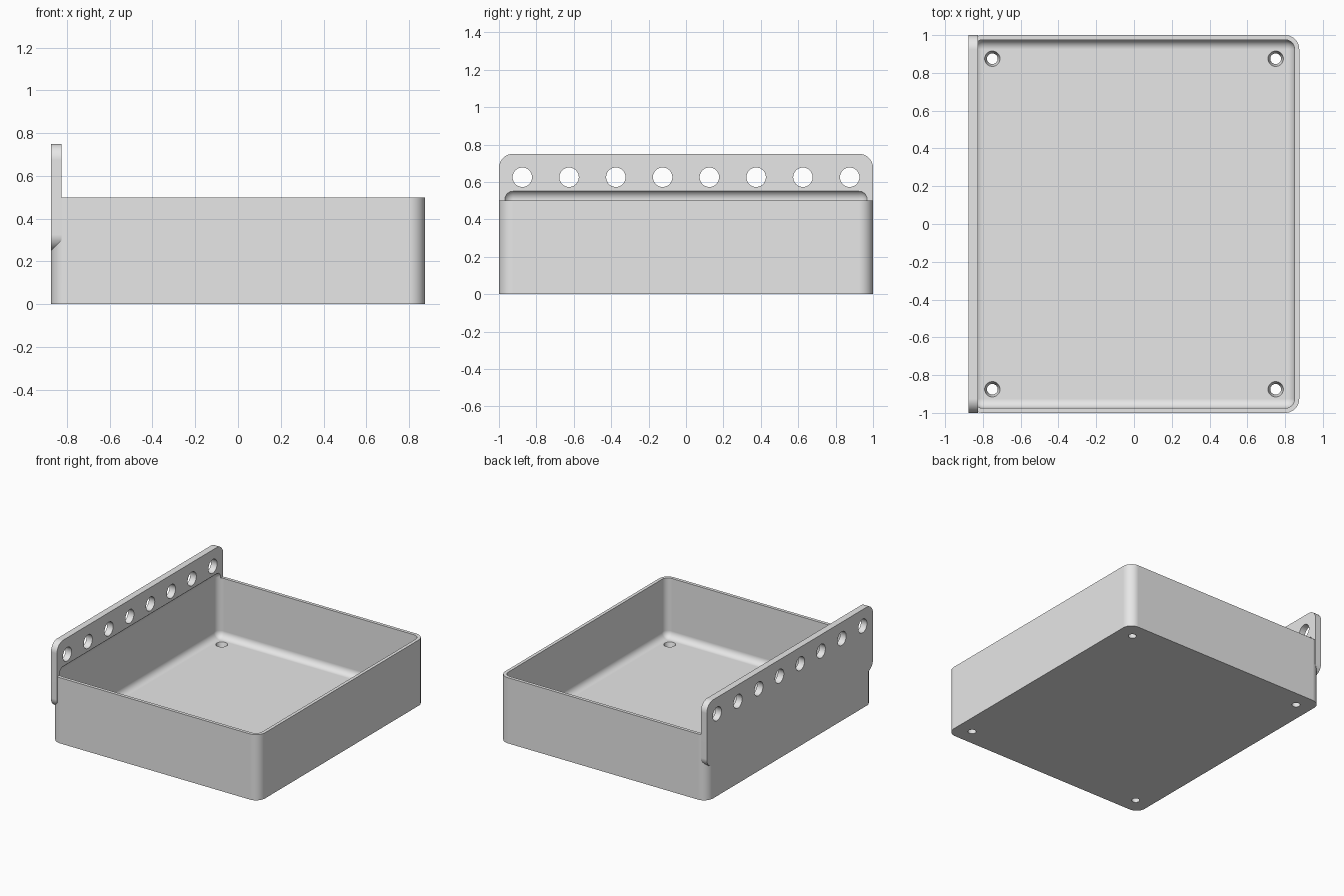
import bpy
import bmesh
from math import pi
from mathutils import Matrix, Vector

if "Cube" in bpy.data.objects:
    bpy.data.objects.remove(bpy.data.objects["Cube"], do_unlink=True)

# Plain grey plastic
grey = bpy.data.materials.new("plain_grey")
grey.diffuse_color = (0.8, 0.8, 0.8, 1)
grey.use_nodes = True
grey.node_tree.nodes["Principled BSDF"].inputs["Base Color"].default_value = (0.8, 0.8, 0.8, 1)


def to_object(name, bm):
    bmesh.ops.recalc_face_normals(bm, faces=bm.faces[:])
    mesh = bpy.data.meshes.new(name)
    bm.to_mesh(mesh)
    bm.free()
    mesh.materials.append(grey)
    ob = bpy.data.objects.new(name, mesh)
    bpy.context.collection.objects.link(ob)
    return ob


def rounded_box(name, low, high, radius, axis=None):
    """Box with edges along one axis rounded, or all edges if axis is None."""
    low, high = Vector(low), Vector(high)
    bm = bmesh.new()
    bmesh.ops.create_cube(bm, size=1)
    bmesh.ops.scale(bm, vec=high - low, verts=bm.verts)
    bmesh.ops.translate(bm, vec=(low + high) / 2, verts=bm.verts)
    edges = [e for e in bm.edges if axis is None
             or abs((e.verts[0].co - e.verts[1].co).normalized()[axis]) > 0.9]
    bmesh.ops.bevel(bm, geom=edges, offset=radius, offset_type='OFFSET',
                    segments=10, profile=0.5, affect='EDGES')
    return to_object(name, bm)


def drills(name, places, r_start, r_end, depth, turn):
    """Round cutters at each place, optionally tapered."""
    bm = bmesh.new()
    for place in places:
        bmesh.ops.create_cone(bm, cap_ends=True, segments=40, radius1=r_start,
                              radius2=r_end, depth=depth,
                              matrix=Matrix.Translation(place) @ turn)
    return to_object(name, bm)


def combine(target, tool, operation):
    mod = target.modifiers.new(tool.name, 'BOOLEAN')
    mod.operation = operation
    mod.solver = 'EXACT'
    mod.object = tool
    bpy.context.view_layer.objects.active = target
    bpy.ops.object.modifier_apply(modifier=mod.name)
    bpy.data.objects.remove(tool, do_unlink=True)


# Tray body with rounded upright corners, and the tall mounting plate on its right side
tray = rounded_box("tray", (-0.875, -1, 0), (0.875, 1, 0.5), 0.075, axis=2)
plate = rounded_box("mounting_plate", (-0.875, -1, 0.25), (-0.825, 1, 0.75), 0.075, axis=0)
combine(tray, plate, 'UNION')

# Hollow with filleted floor; its rounded top also carves the plate
hollow = rounded_box("hollow", (-0.85, -0.975, 0.05), (0.85, 0.975, 0.557), 0.05)
combine(tray, hollow, 'DIFFERENCE')

# Row of mounting holes
row = [(-0.85, -0.875 + 0.25 * i, 0.625) for i in range(8)]
combine(tray, drills("mounting_holes", row, 0.052, 0.052, 0.2, Matrix.Rotation(pi / 2, 4, 'Y')),
        'DIFFERENCE')

# Countersunk floor holes
corners = [(x, y, 0.025) for x in (-0.75, 0.75) for y in (-0.875, 0.875)]
combine(tray, drills("floor_holes", corners, 0.027, 0.042, 0.06, Matrix.Identity(4)),
        'DIFFERENCE')

# Smooth fillets with crisp rims
bpy.ops.object.select_all(action='DESELECT')
tray.select_set(True)
bpy.context.view_layer.objects.active = tray
bpy.ops.object.shade_smooth_by_angle(angle=pi / 6)
weighted = tray.modifiers.new("even_shading", 'WEIGHTED_NORMAL')
weighted.keep_sharp = True
